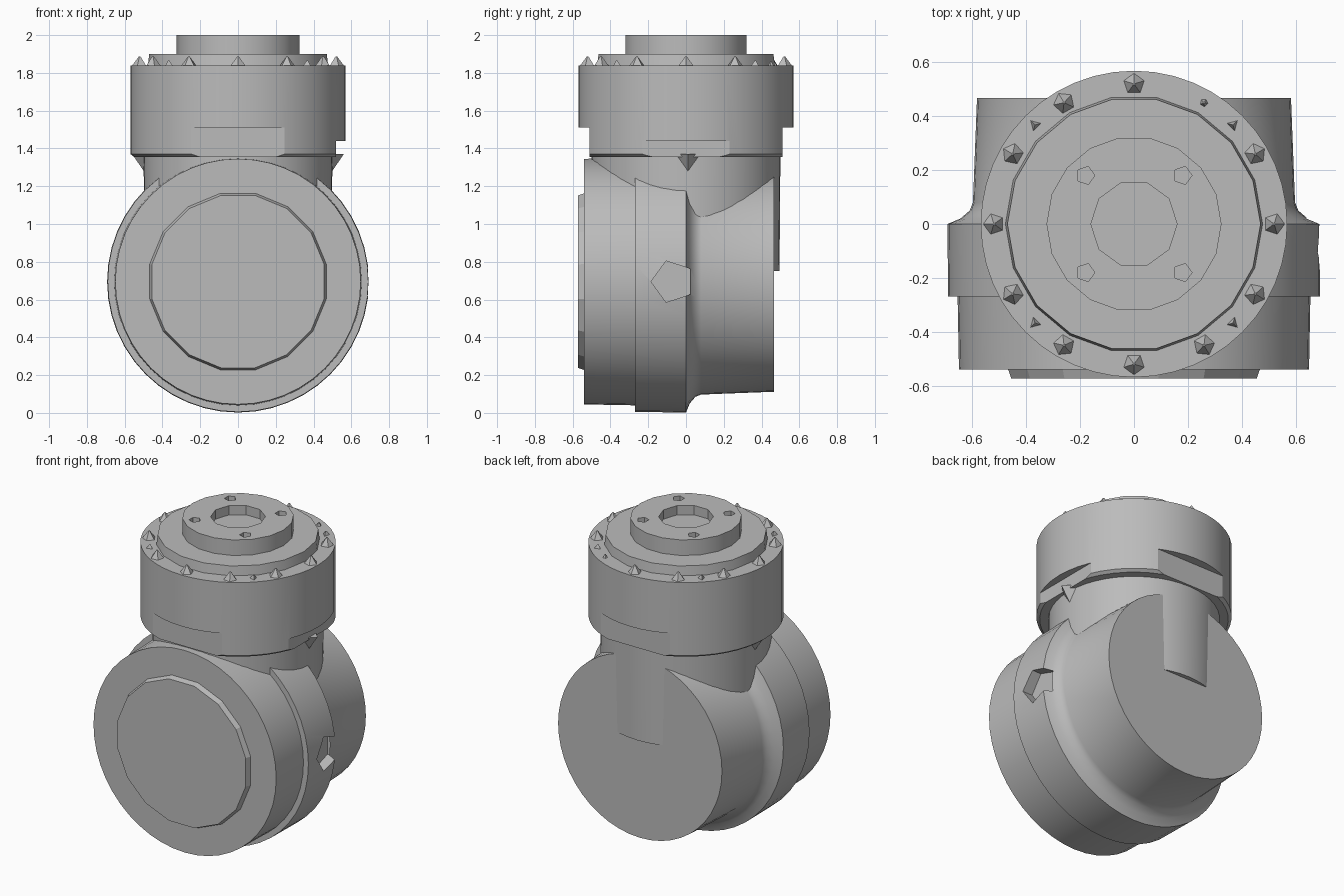
import bpy
import math
from mathutils import Matrix, Vector

cube = bpy.data.objects.get("Cube")
if cube:
    bpy.data.objects.remove(cube)

grey = bpy.data.materials.new("machined grey")
grey.use_nodes = True
colour = (0.5, 0.5, 0.5, 1)
grey.diffuse_color = colour
grey.node_tree.nodes["Principled BSDF"].inputs["Base Color"].default_value = colour

AXIS_Z = 0.695                      # height of the horizontal axis
FACE_FRONT = Matrix.Translation((0, 0, AXIS_Z)) @ Matrix.Rotation(-math.pi / 2, 4, 'X')


def make(name, verts, faces, smooth=True):
    mesh = bpy.data.meshes.new(name)
    mesh.from_pydata(verts, [], faces)
    mesh.materials.append(grey)
    obj = bpy.data.objects.new(name, mesh)
    bpy.context.collection.objects.link(obj)
    if smooth:
        bpy.ops.object.select_all(action='DESELECT')
        obj.select_set(True)
        bpy.context.view_layer.objects.active = obj
        bpy.ops.object.shade_smooth_by_angle(angle=math.radians(30))
    return obj


def lathe(name, profile, sides, matrix=Matrix(), smooth=True, turn=0.0):
    """Closed solid turned about z from (radius, height) pairs, lowest first."""
    verts, faces = [], []
    for r, z in profile:
        for i in range(sides):
            a = turn + math.tau * i / sides
            verts.append(matrix @ Vector((r * math.cos(a), r * math.sin(a), z)))
    for k in range(len(profile) - 1):
        for i in range(sides):
            j = (i + 1) % sides
            faces.append((k * sides + i, k * sides + j,
                          (k + 1) * sides + j, (k + 1) * sides + i))
    faces.append(tuple(reversed(range(sides))))
    last = (len(profile) - 1) * sides
    faces.append(tuple(range(last, last + sides)))
    return make(name, verts, faces, smooth)


def cut(target, cutter):
    mod = target.modifiers.new(cutter.name, 'BOOLEAN')
    mod.operation = 'DIFFERENCE'
    mod.solver = 'EXACT'
    mod.object = cutter
    cutter.hide_render = True
    cutter.hide_viewport = True
    cutter.display_type = 'WIRE'


def box(name, low, high):
    x0, y0, z0 = low
    x1, y1, z1 = high
    base = [(x0, y0), (x1, y0), (x1, y1), (x0, y1)]
    verts = [(x, y, z) for z in (z0, z1) for x, y in base]
    faces = [(3, 2, 1, 0), (4, 5, 6, 7)]
    faces += [(i, (i + 1) % 4, (i + 1) % 4 + 4, i + 4) for i in range(4)]
    return make(name, verts, faces, False)


# Horizontal housing: stepped front drum, collar, fillet and rear drum
housing = lathe("horizontal_housing",
                [(0.65, -0.54), (0.655, -0.27), (0.69, -0.27), (0.693, 0.0),
                 (0.645, 0.02), (0.61, 0.05), (0.598, 0.08), (0.583, 0.467)],
                48, FACE_FRONT)
lathe("front_cover", [(0.465, -0.573), (0.48, -0.53)], 16, FACE_FRONT,
      False, math.pi / 16)

# Five-sided socket in the left of the collar
socket = lathe("socket_cutter", [(0.115, 0.62), (0.115, 0.8)], 5,
               Matrix.Translation((0, -0.07, AXIS_Z)) @ Matrix.Rotation(math.pi / 2, 4, 'Y'),
               False, -math.pi / 2)
cut(housing, socket)

# Neck joining the two drums, with a pointed gusset on each side
lathe("neck", [(0.495, 0.75), (0.5, 1.38)], 48)
for side, label in ((1, "left"), (-1, "right")):
    lathe(label + "_gusset", [(0.005, 1.23), (0.1, 1.37)], 4,
          Matrix.Translation((side * 0.46, 0.01, 0)), False)

# Upright drum with flats cut into its lower rim
drum = lathe("upright_drum", [(0.55, 1.355), (0.569, 1.37), (0.569, 1.84)], 48)
flats = (("left_flat", (0.52, -0.6, 1.2), (0.8, 0.6, 1.44)),
         ("back_flat", (-0.6, 0.512, 1.2), (0.6, 0.8, 1.51)),
         ("front_flat", (-0.6, -0.8, 1.2), (0.6, -0.512, 1.51)))
for name, low, high in flats:
    cut(drum, box(name + "_cutter", low, high))

# Raised cap and output flange
lathe("drum_cap", [(0.48, 1.82), (0.47, 1.9)], 18)
flange = lathe("output_flange", [(0.325, 1.88), (0.325, 2.0)], 18)
cut(flange, lathe("bore_cutter", [(0.16, 1.94), (0.16, 2.1)], 10, Matrix(), False))
for i in range(4):
    a = math.pi / 4 + i * math.pi / 2
    spot = Matrix.Translation((0.255 * math.cos(a), 0.255 * math.sin(a), 0))
    cut(flange, lathe(f"flange_hole_cutter_{i + 1}", [(0.035, 1.95), (0.035, 2.1)],
                      5, spot, False))

# Faceted screws around the shoulder, small ones on the diagonals
for i in range(12):
    a = i * math.tau / 12
    small = i == 2
    spot = Matrix.Translation((0.52 * math.cos(a), 0.52 * math.sin(a), 0))
    lathe(f"screw_{i + 1}", [(0.02 if small else 0.047, 1.83), (0.004, 1.86 if small else 1.888)],
          5, spot, False, a)
for i in range(4):
    a = math.pi / 4 + i * math.pi / 2
    spot = Matrix.Translation((0.52 * math.cos(a), 0.52 * math.sin(a), 0))
    lathe(f"dowel_{i + 1}", [(0.03, 1.83), (0.004, 1.865)], 3, spot, False, a)
